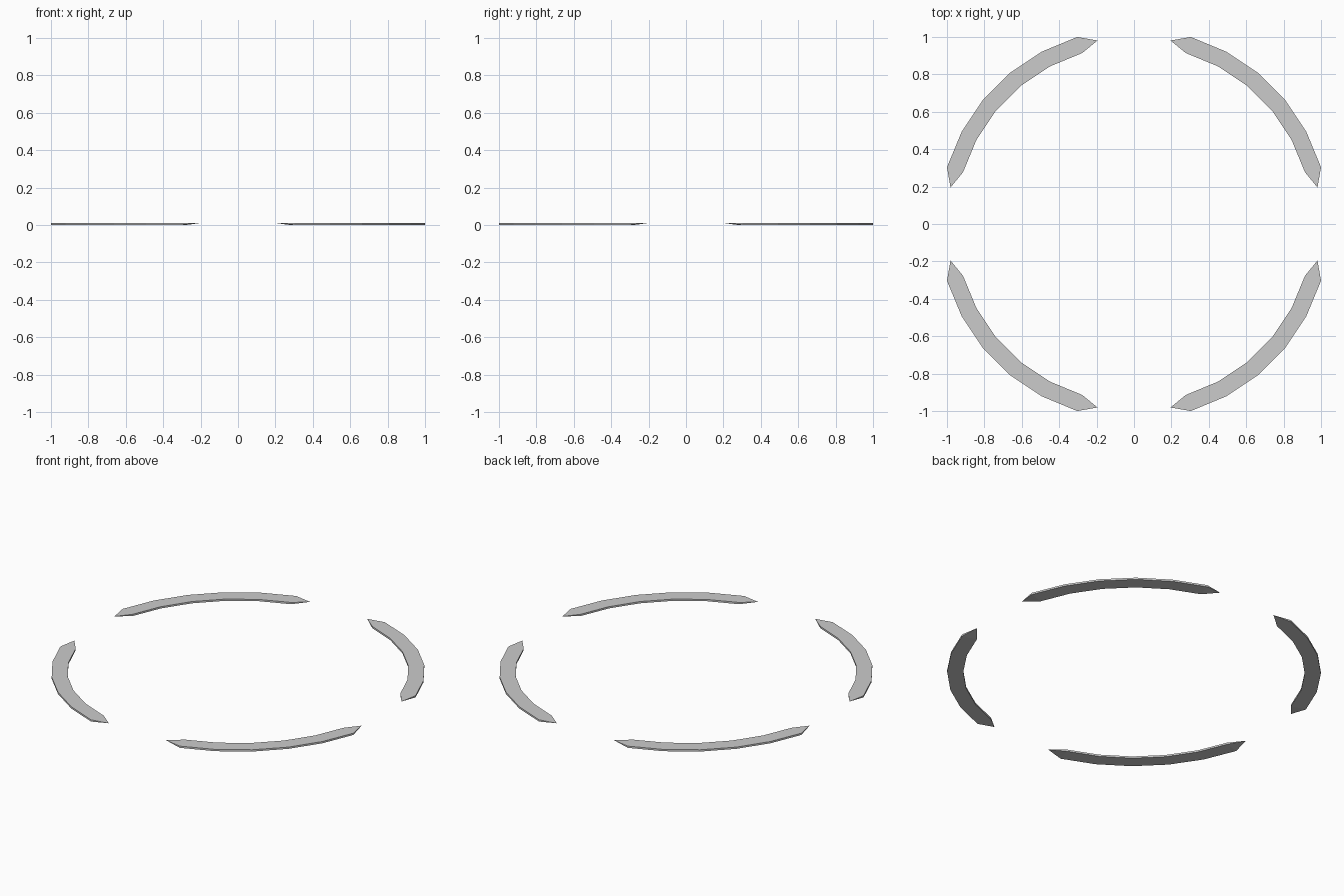
import bpy, bmesh
from math import sin, cos, radians

if "Cube" in bpy.data.objects:
    bpy.data.objects.remove(bpy.data.objects["Cube"])

R_OUT, R_IN, R_TIP, H = 1.045, 0.955, 1.0, 0.011
STEP = 11.25
START = 1.5 * STEP      # first full-width section
COUNT = 6               # sections per arc


def polar(r, deg, z):
    a = radians(deg)
    return (r * cos(a), r * sin(a), z)


def arc_segment(name, turn):
    bm = bmesh.new()
    # rectangular cross-sections along the arc
    rings = []
    for i in range(COUNT):
        a = turn + START + i * STEP
        rings.append([bm.verts.new(polar(r, a, z)) for r, z in
                      ((R_IN, 0), (R_OUT, 0), (R_OUT, H), (R_IN, H))])
    for a, b in zip(rings, rings[1:]):
        for k in range(4):
            n = (k + 1) % 4
            bm.faces.new((a[k], a[n], b[n], b[k]))
    # pointed ends, undercut so that they thin out toward the top face
    for ring, ang in ((rings[0], START - STEP / 2),
                      (rings[-1], START + (COUNT - 0.5) * STEP)):
        tip = bm.verts.new(polar(R_TIP, turn + ang, H))
        for k in range(4):
            bm.faces.new((ring[k], ring[(k + 1) % 4], tip))
    bmesh.ops.recalc_face_normals(bm, faces=bm.faces)
    mesh = bpy.data.meshes.new(name)
    bm.to_mesh(mesh)
    bm.free()
    bpy.context.collection.objects.link(bpy.data.objects.new(name, mesh))


# four quarter arcs forming the broken ring
for q, label in enumerate(("back_right", "back_left", "front_left", "front_right")):
    arc_segment("ring_arc_" + label, q * 90)
